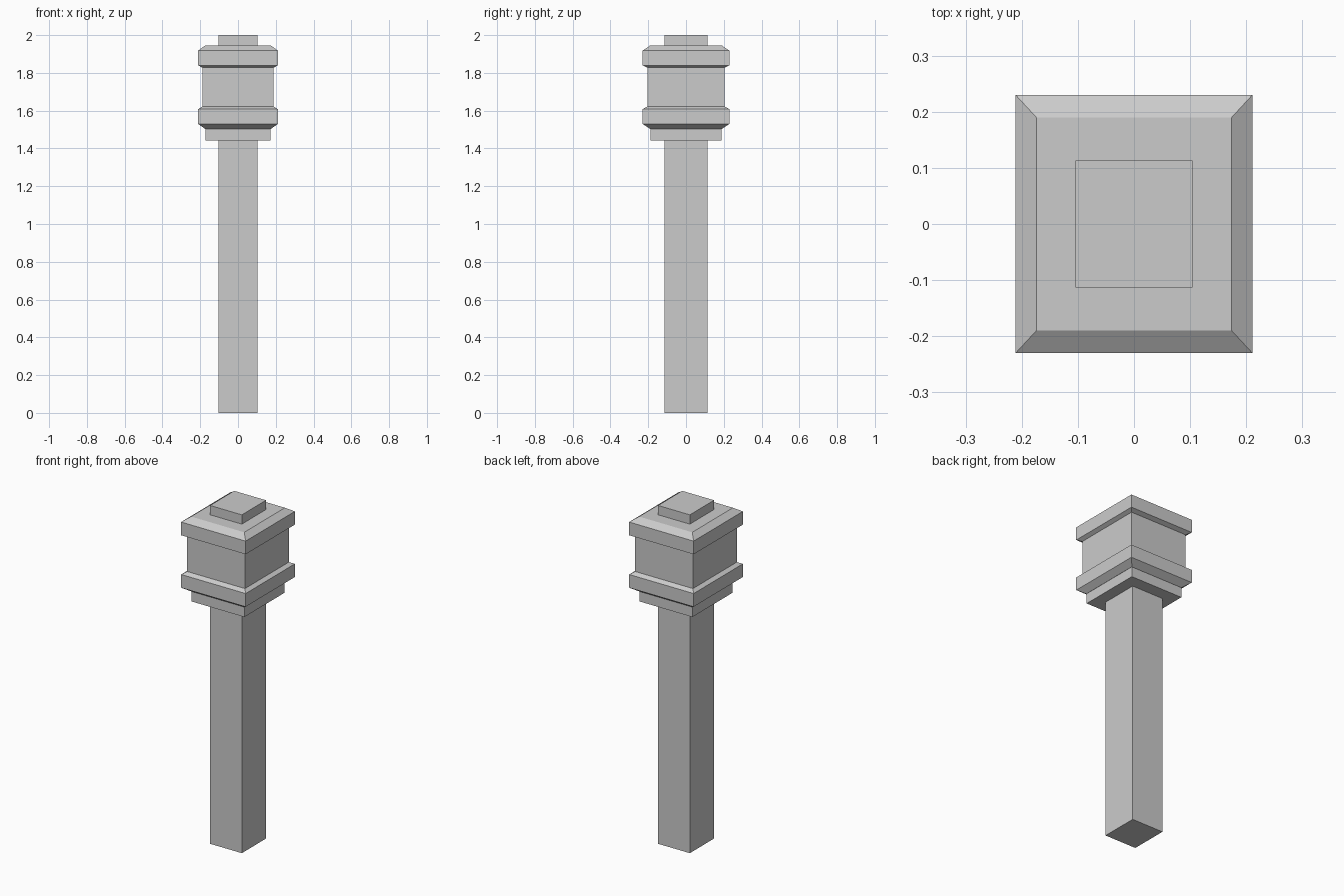
import bpy, bmesh

if "Cube" in bpy.data.objects:
    bpy.data.objects.remove(bpy.data.objects["Cube"])

stone = bpy.data.materials.new("grey_stone")
stone.diffuse_color = (0.6, 0.6, 0.6, 1)
stone.use_nodes = True
stone.node_tree.nodes["Principled BSDF"].inputs["Base Color"].default_value = stone.diffuse_color


def stack(name, rings):
    """Closed solid through rectangular rings (half_x, half_y, z)."""
    bm = bmesh.new()
    loops = []
    for x, y, z in rings:
        loops.append([bm.verts.new((sx * x, sy * y, z))
                      for sx, sy in ((-1, -1), (1, -1), (1, 1), (-1, 1))])
    for low, high in zip(loops, loops[1:]):
        for i in range(4):
            j = (i + 1) % 4
            bm.faces.new((low[i], low[j], high[j], high[i]))
    bm.faces.new(loops[0][::-1])
    bm.faces.new(loops[-1])
    mesh = bpy.data.meshes.new(name)
    bm.to_mesh(mesh)
    bm.free()
    mesh.materials.append(stone)
    obj = bpy.data.objects.new(name, mesh)
    bpy.context.collection.objects.link(obj)


# square shaft running through to the top cap
stack("shaft", [(0.104, 0.113, 0), (0.104, 0.113, 2.0)])

# small collar under the head
stack("collar", [(0.173, 0.188, 1.443), (0.173, 0.188, 1.503)])

# head: flared lower band, plain block, upper band with bevelled top
stack("head", [
    (0.174, 0.19, 1.503),
    (0.211, 0.23, 1.53), (0.211, 0.23, 1.608),
    (0.189, 0.205, 1.622), (0.189, 0.205, 1.828),
    (0.211, 0.23, 1.84), (0.211, 0.23, 1.918),
    (0.174, 0.19, 1.945),
])
